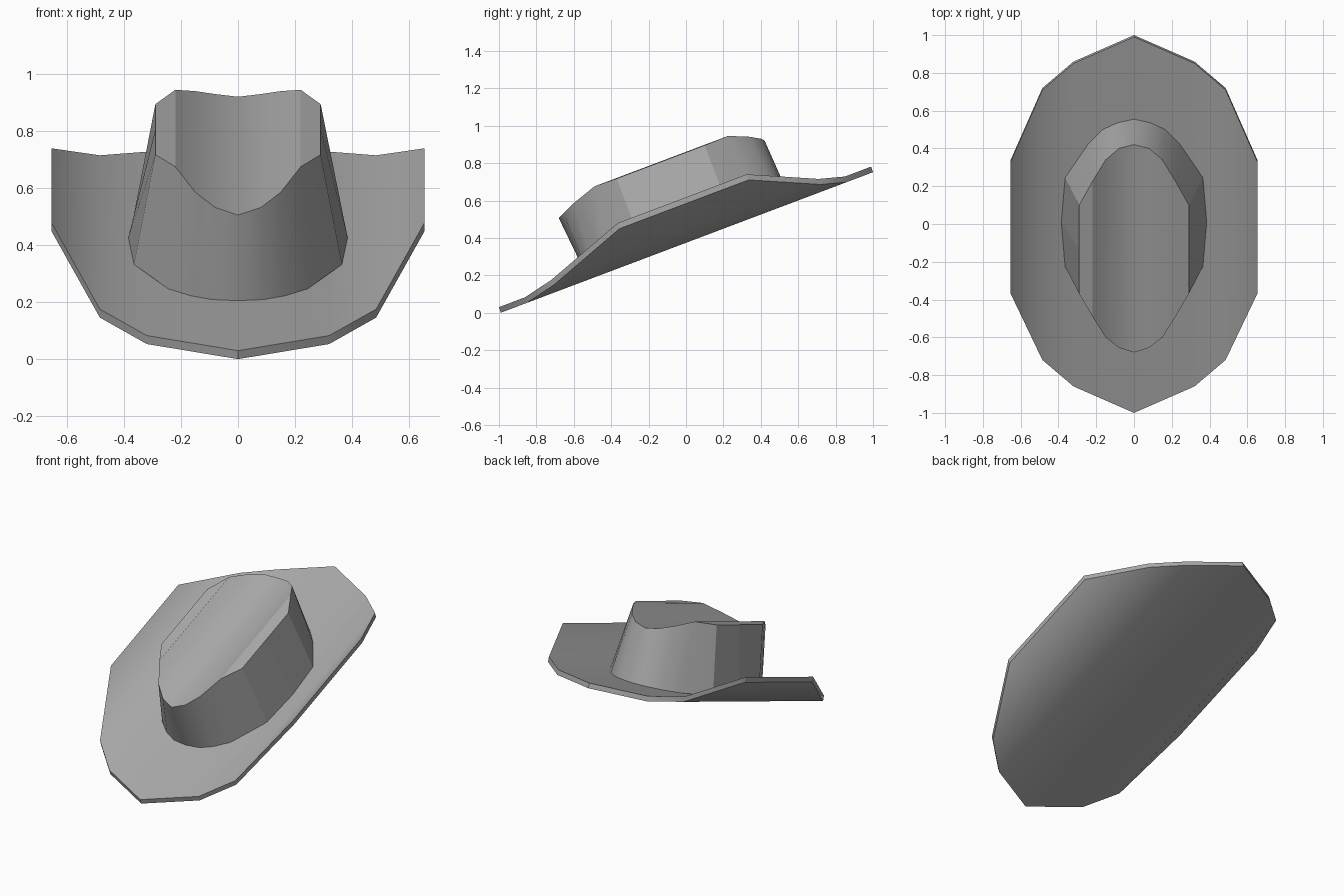
import bpy
import bmesh
import math

cube = bpy.data.objects.get("Cube")
if cube:
    bpy.data.objects.remove(cube, do_unlink=True)

felt = bpy.data.materials.new("grey_felt")
felt.use_nodes = True
felt.diffuse_color = (0.4, 0.4, 0.4, 1)
felt.node_tree.nodes["Principled BSDF"].inputs["Base Color"].default_value = (0.4, 0.4, 0.4, 1)

SLOPE, MID_HEIGHT = 0.3775, 0.4075


def tilt(x, y, h):
    """Place a point at height h over the tilted plane of the hat."""
    return (x, y, MID_HEIGHT + SLOPE * y + h)


def ring(bm, half, mid):
    """Closed outline from half columns (x, front y, back y, height)."""
    cols = [(-x, f, b, h) for x, f, b, h in reversed(half[1:])] + half
    mx, my, mh = mid
    pts = [(x, f, h) for x, f, b, h in cols] + [(mx, my, mh)]
    pts += [(x, b, h) for x, f, b, h in reversed(cols)] + [(-mx, my, mh)]
    return [bm.verts.new(tilt(*p)) for p in pts]


def cap(bm, r):
    """Fill an outline with lengthwise strips."""
    n = len(r) // 2 - 1
    back = r[n + 1:-1][::-1]
    for i in range(n - 1):
        face = [r[i], r[i + 1]]
        if i == n - 2:
            face.append(r[n])
        face += [back[i + 1], back[i]]
        if i == 0:
            face.append(r[-1])
        bm.faces.new(face)


def shell(name, top, top_mid, base, base_mid, limit, corner_x):
    bm = bmesh.new()
    upper, lower = ring(bm, top, top_mid), ring(bm, base, base_mid)
    cap(bm, upper)
    cap(bm, lower)
    for i in range(len(upper)):
        j = (i + 1) % len(upper)
        bm.faces.new((lower[i], lower[j], upper[j], upper[i]))
    bmesh.ops.recalc_face_normals(bm, faces=bm.faces)
    for f in bm.faces:
        f.smooth = True
    for e in bm.edges:
        corner = all(abs(v.co.x) > corner_x for v in e.verts)
        e.smooth = e.calc_face_angle(0) < math.radians(limit) and not corner
    mesh = bpy.data.meshes.new(name)
    bm.to_mesh(mesh)
    bm.free()
    mesh.materials.append(felt)
    obj = bpy.data.objects.new(name, mesh)
    bpy.context.collection.objects.link(obj)


# Brim: thin sheet with both sides rolled up
brim = [(0, -1, 0.99, 0), (0.32, -0.86, 0.85, 0),
        (0.485, -0.72, 0.71, 0.04), (0.655, -0.365, 0.325, 0.21)]
under = [(x, f + 0.01, b + 0.01, h - 0.0335) for x, f, b, h in brim]
shell("brim", brim, (0.655, -0.02, 0.21), under, (0.655, -0.01, 0.1765), 45, 0.64)

# Crown: tapered walls with a creased top
crown_top = [(0, -0.68, 0.42, 0.355), (0.08, -0.655, 0.4, 0.372),
             (0.15, -0.6, 0.34, 0.405), (0.22, -0.49, 0.225, 0.453),
             (0.29, -0.37, 0.1, 0.45)]
crown_base = [(0, -0.535, 0.555, 0), (0.09, -0.525, 0.535, 0),
              (0.165, -0.49, 0.5, 0), (0.245, -0.425, 0.42, 0),
              (0.365, -0.225, 0.245, 0.01)]
shell("crown", crown_top, (0.29, -0.135, 0.45),
      crown_base, (0.385, 0.01, 0.015), 30, 0.28)
